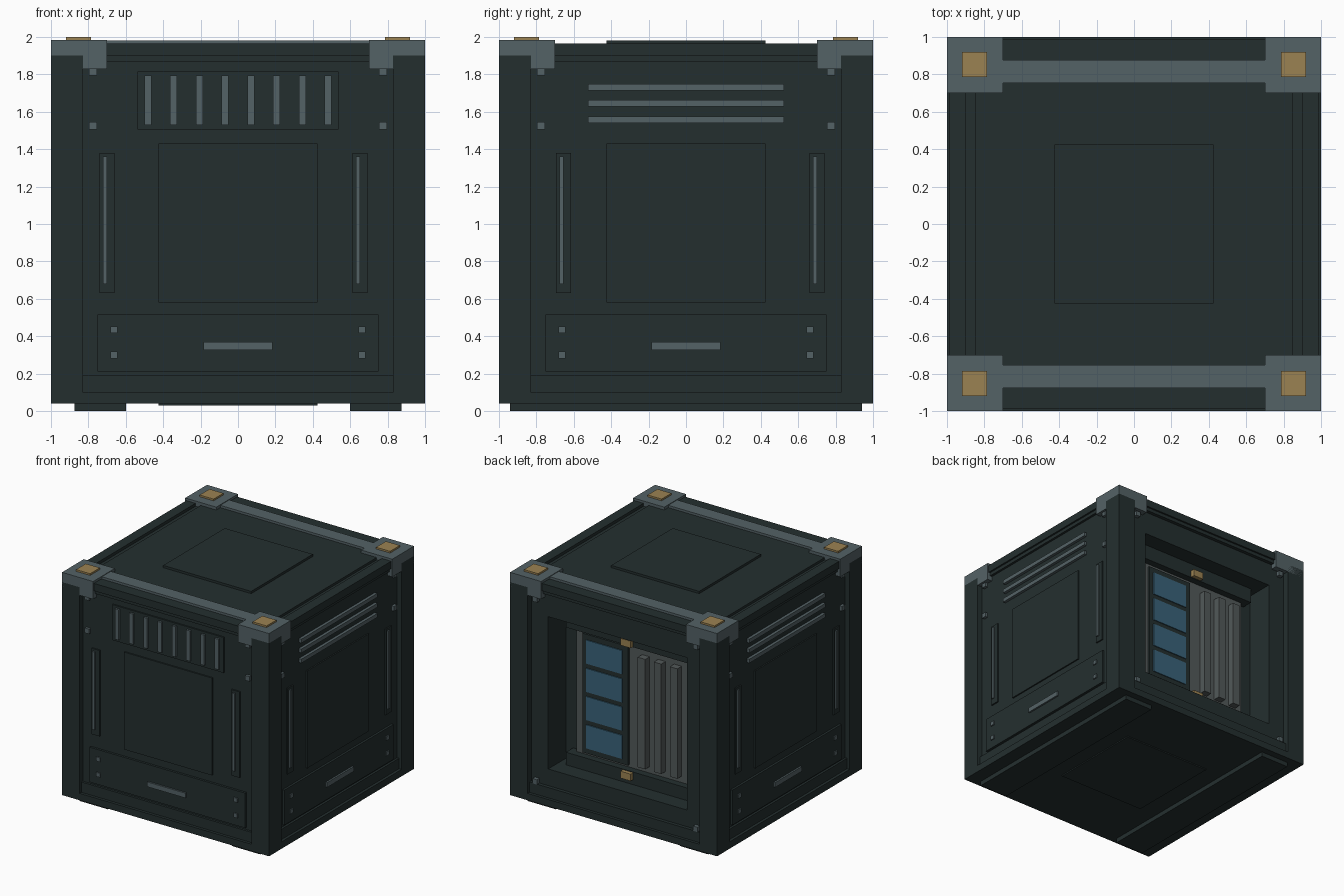
import bpy, bmesh
from math import radians
from mathutils import Matrix

if "Cube" in bpy.data.objects:
    bpy.data.objects.remove(bpy.data.objects["Cube"])


def material(name, color):
    m = bpy.data.materials.new(name)
    m.diffuse_color = (*color, 1)
    m.use_nodes = True
    m.node_tree.nodes["Principled BSDF"].inputs["Base Color"].default_value = m.diffuse_color
    return m


DARK = material("dark_green_steel", (0.0176, 0.028, 0.028))
GREY = material("blue_grey_metal", (0.088, 0.122, 0.132))
NEUTRAL = material("equipment_grey", (0.085, 0.10, 0.10))
GOLD = material("dull_gold", (0.33, 0.225, 0.085))
BLUE = material("screen_blue", (0.042, 0.125, 0.195))


def boxes(name, mat, ranges, turn=0):
    """One object from boxes (x0, x1, y0, y1, z0, z1), turned about z."""
    bm = bmesh.new()
    rot = Matrix.Rotation(radians(turn), 4, 'Z')
    for x0, x1, y0, y1, z0, z1 in ranges:
        mtx = (rot @ Matrix.Translation(((x0 + x1) / 2, (y0 + y1) / 2, (z0 + z1) / 2))
               @ Matrix.Diagonal((abs(x1 - x0), abs(y1 - y0), abs(z1 - z0), 1)))
        bmesh.ops.create_cube(bm, size=1, matrix=mtx)
    me = bpy.data.meshes.new(name)
    bm.to_mesh(me)
    bm.free()
    me.materials.append(mat)
    ob = bpy.data.objects.new(name, me)
    bpy.context.collection.objects.link(ob)
    return ob


def plate(u, z, w, h, d0, d1):
    """Box on a wall: centre u, z, size w, h, from depth d0 out to d1."""
    return (u - w / 2, u + w / 2, -d1, -d0, z - h / 2, z + h / 2)


S = (-1, 1)
CORNERS = [(a, b) for a in S for b in S]

# Inner body, shortened at the back to leave the equipment niche
boxes("body_core", DARK, [(-0.93, 0.93, -0.93, 0.70, 0.05, 1.94)])

# Corner posts, caps and gold pads
boxes("corner_posts", DARK, [(a * 0.83, a, b * 0.83, b, 0.04, 1.90) for a, b in CORNERS])
boxes("corner_caps", GREY, [(a * 0.70, a, b * 0.70, b, 1.83, 1.985) for a, b in CORNERS])
boxes("corner_pads", GOLD, [(a * 0.785, a * 0.92, b * 0.785, b * 0.92, 1.98, 2.0) for a, b in CORNERS])

# Beams around the top and bottom edges
for turn, side in ((0, "front"), (90, "right"), (180, "back"), (270, "left")):
    boxes(side + "_beams", DARK, [(-0.83, 0.83, -1, -0.90, 0.04, 0.10),
                                  (-0.83, 0.83, -0.99, -0.90, 1.90, 1.965),
                                  (-0.83, 0.83, -0.975, -0.90, 1.87, 1.90),
                                  (-0.83, 0.83, -0.975, -0.90, 0.10, 0.19)], turn)

# Top and bottom decks
boxes("top_deck", DARK, [(-0.85, 0.85, -0.90, 0.90, 1.88, 1.96)])
boxes("top_hatch", DARK, [(-0.425, 0.425, -0.425, 0.425, 1.95, 1.98)])
boxes("top_rails", GREY, [(-0.71, 0.71, b * 0.755, b * 0.878, 1.95, 1.98) for b in S])
boxes("bottom_deck", DARK, [(-0.92, 0.92, -0.92, 0.92, 0.04, 0.12)])
boxes("bottom_hatch", DARK, [(-0.425, 0.425, -0.425, 0.425, 0.03, 0.06)])
boxes("skids", DARK, [(a * 0.60, a * 0.875, -0.94, 0.94, 0, 0.05) for a in S])

# Front, right and left walls
for side, turn, slots in (("front", 0, (-0.70, 0.652)), ("right", 90, (-0.655, 0.70)),
                          ("left", 270, (-0.655, 0.70))):
    boxes(side + "_wall", DARK, [plate(0, 1.03, 1.66, 1.68, 0.90, 0.955)], turn)
    boxes(side + "_hatch", DARK, [plate(0, 1.005, 0.85, 0.85, 0.94, 0.967)], turn)
    boxes(side + "_lower_panel", DARK, [plate(0, 0.363, 1.505, 0.305, 0.94, 0.975)], turn)
    boxes(side + "_slot_plates", DARK, [plate(u, 1.005, 0.08, 0.75, 0.94, 0.967) for u in slots], turn)
    boxes(side + "_slot_bars", GREY, [plate(u - 0.011, 1.02, 0.022, 0.68, 0.95, 0.98) for u in slots], turn)
    boxes(side + "_handle", GREY, [plate(0, 0.348, 0.37, 0.042, 0.96, 0.99)], turn)
    boxes(side + "_bolts", GREY,
          [plate(a * 0.775, z, 0.042, 0.042, 0.94, 0.98) for a in S for z in (1.525, 1.815)]
          + [plate(a * 0.663, z, 0.038, 0.036, 0.96, 0.985) for a in S for z in (0.30, 0.435)], turn)
    if side == "front":
        boxes("front_vent_plate", DARK, [plate(0, 1.66, 1.075, 0.31, 0.94, 0.967)])
        boxes("front_vent_fins", GREY,
              [plate(-0.482 + i * 0.1377, 1.662, 0.037, 0.265, 0.95, 0.985) for i in range(8)])
    else:
        boxes(side + "_slats", GREY,
              [plate(0, z, 1.05, 0.034, 0.94, 0.98) for z in (1.557, 1.645, 1.732)], turn)

# Back wall framing a square niche
boxes("back_wall", DARK,
      [(a * 0.67, a * 0.93, 0.68, 0.945, 0.08, 1.92) for a in S]
      + [(-0.67, 0.67, 0.68, 0.945, 0.08, 0.335), (-0.67, 0.67, 0.68, 0.945, 1.665, 1.92)])
boxes("back_bolts", GREY, [plate(a * 0.775, z, 0.042, 0.042, 0.93, 0.98)
                           for a in S for z in (0.21, 1.80)], 180)

# Niche ledges, clips and equipment
boxes("niche_ledges", DARK, [(-0.60, 0.60, 0.69, 0.80, 0.33, 0.445), (-0.60, 0.60, 0.69, 0.80, 1.535, 1.67)])
boxes("niche_clips", GOLD, [(-0.05, 0.05, 0.79, 0.835, z - 0.03, z + 0.03) for z in (0.41, 1.57)])
boxes("equipment_panel", NEUTRAL, [(-0.54, 0.54, 0.69, 0.74, 0.44, 1.54)])
boxes("screen_frame", DARK, [(0.03, 0.47, 0.73, 0.76, 0.465, 1.505)])
boxes("screens", BLUE, [(0.08, 0.43, 0.75, 0.768, z - 0.103, z + 0.103)
                        for z in (0.615, 0.862, 1.108, 1.355)])
boxes("equipment_bars", NEUTRAL, [(x - 0.036, x + 0.036, 0.73, 0.80, 0.50, 1.46)
                                  for x in (-0.13, -0.285, -0.44)])
